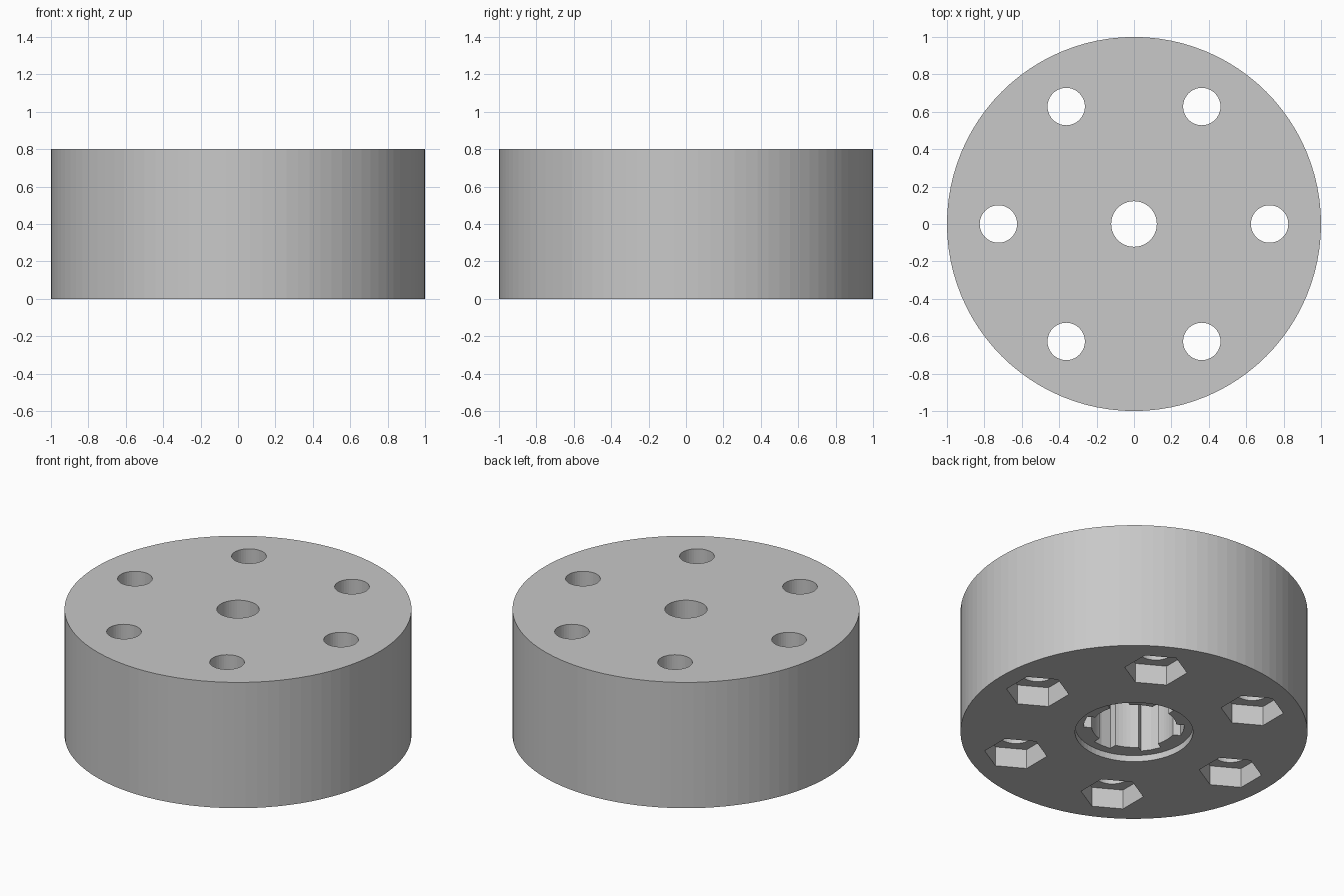
import bpy
import bmesh
from math import sin, cos, asin, pi, radians

if "Cube" in bpy.data.objects:
    bpy.data.objects.remove(bpy.data.objects["Cube"], do_unlink=True)

HEIGHT = 0.8
BOLT_RING = 0.725

grey = bpy.data.materials.new("plain_grey")
grey.use_nodes = True
colour = (0.58, 0.58, 0.58, 1)
grey.diffuse_color = colour
grey.node_tree.nodes["Principled BSDF"].inputs["Base Color"].default_value = colour


def polar(radius, angle):
    return radius * cos(angle), radius * sin(angle)


def circle(radius, sides, turn=0, centre=(0, 0)):
    points = [polar(radius, turn + 2 * pi * i / sides) for i in range(sides)]
    return [(x + centre[0], y + centre[1]) for x, y in points]


def prism(name, outline, bottom, top):
    """Extrude a closed outline between two heights."""
    bm = bmesh.new()
    low = [bm.verts.new((x, y, bottom)) for x, y in outline]
    high = [bm.verts.new((x, y, top)) for x, y in outline]
    bm.faces.new(low[::-1])
    bm.faces.new(high)
    for i in range(len(low)):
        j = (i + 1) % len(low)
        bm.faces.new((low[i], low[j], high[j], high[i]))
    mesh = bpy.data.meshes.new(name)
    bm.to_mesh(mesh)
    bm.free()
    mesh.materials.append(grey)
    obj = bpy.data.objects.new(name, mesh)
    bpy.context.collection.objects.link(obj)
    return obj


def keyed_outline(inner, outer, half_width, slots=6, steps=6):
    """Round bore with evenly spaced parallel-sided key slots."""
    points = []
    step = 2 * pi / slots
    out_a, in_a = asin(half_width / outer), asin(half_width / inner)
    for k in range(slots):
        mid = radians(30) + k * step
        points += [polar(outer, mid + out_a * t) for t in (-1, 0, 1)]
        arc = step - 2 * in_a
        points += [polar(inner, mid + in_a + arc * s / steps) for s in range(steps + 1)]
    return points


# Main round body
body = prism("round_body", circle(1, 96), 0, HEIGHT)

# Central shaft: shallow recess, keyed bore and narrow top hole
cutters = [
    prism("shaft_recess", circle(0.34, 64), -0.1, 0.04),
    prism("keyed_bore", keyed_outline(0.245, 0.29, 0.06), -0.1, 0.6),
    prism("shaft_hole", circle(0.122, 48), 0.5, HEIGHT + 0.1),
]

# Ring of bolt holes with hexagonal nut pockets underneath
for k in range(6):
    centre = polar(BOLT_RING, k * pi / 3)
    cutters.append(prism("nut_pocket", circle(0.182, 6, radians(30), centre), -0.1, 0.125))
    cutters.append(prism("bolt_hole", circle(0.1, 40, 0, centre), -0.2, HEIGHT + 0.1))

# Cut every opening out of the body
for cutter in cutters:
    cutter.hide_render = True
    cut = body.modifiers.new(cutter.name, "BOOLEAN")
    cut.operation = "DIFFERENCE"
    cut.solver = "EXACT"
    cut.object = cutter

bpy.context.view_layer.update()
evaluated = body.evaluated_get(bpy.context.evaluated_depsgraph_get())
finished = bpy.data.meshes.new_from_object(evaluated)
body.modifiers.clear()
body.data = finished
finished.materials.clear()
finished.materials.append(grey)
for face in finished.polygons:
    face.material_index = 0
for cutter in cutters:
    bpy.data.objects.remove(cutter, do_unlink=True)
